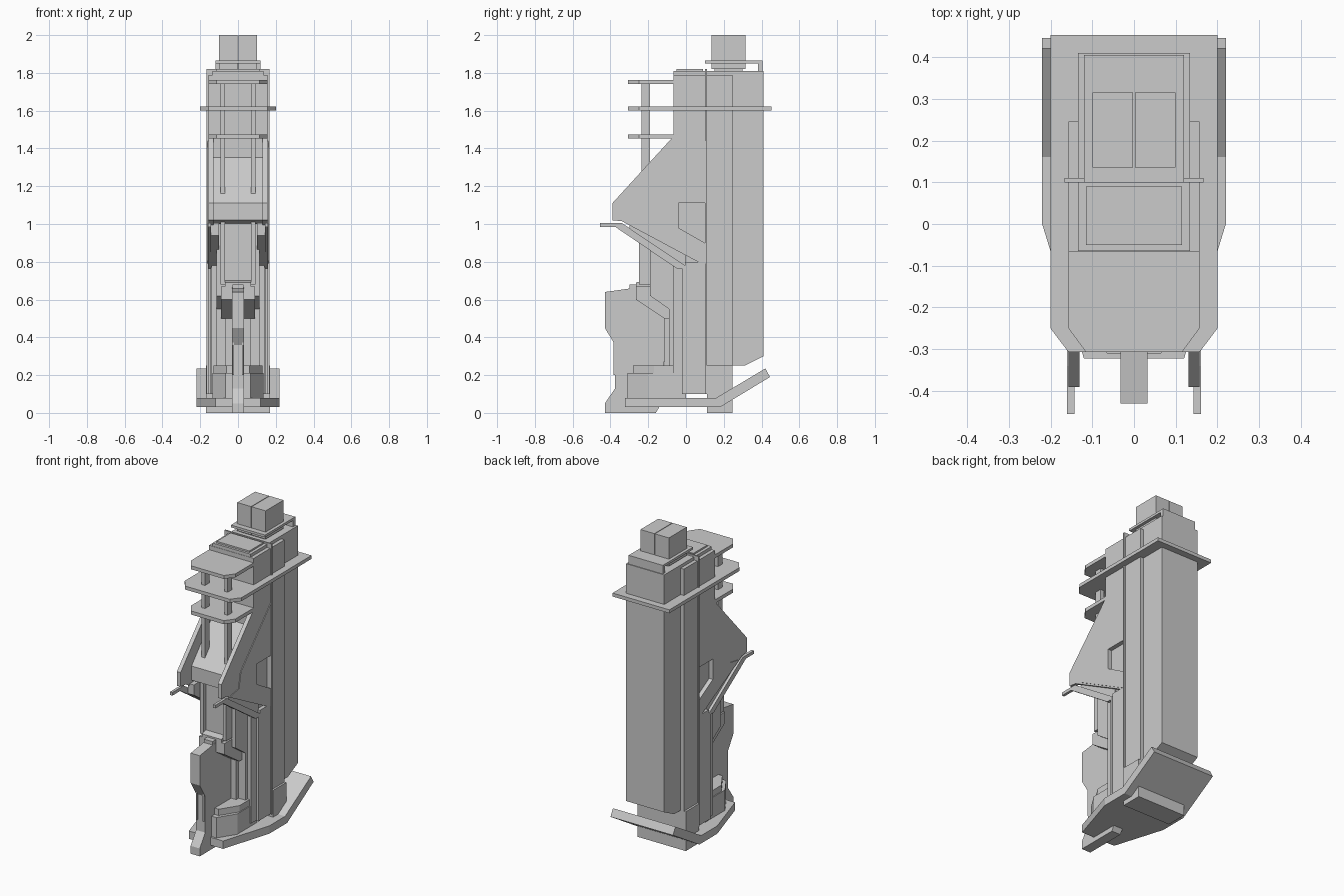
import bpy, bmesh
from mathutils import Vector

cube = bpy.data.objects.get("Cube")
if cube:
    bpy.data.objects.remove(cube)

grey = bpy.data.materials.new("plain_grey")
grey.use_nodes = True
colour = (0.6, 0.6, 0.6, 1)
grey.diffuse_color = colour
grey.node_tree.nodes["Principled BSDF"].inputs["Base Color"].default_value = colour


def extrude(name, points, offset, mirror=False):
    """Flat polygon pushed along offset; optional twin across x = 0."""
    bm = bmesh.new()
    for side in ((1, -1) if mirror else (1,)):
        flip = Vector((side, 1, 1))
        face = bm.faces.new([bm.verts.new(Vector(p) * flip) for p in points])
        pushed = bmesh.ops.extrude_face_region(bm, geom=[face], use_keep_orig=True)
        new = [g for g in pushed["geom"] if isinstance(g, bmesh.types.BMVert)]
        bmesh.ops.translate(bm, verts=new, vec=Vector(offset) * flip)
    bmesh.ops.recalc_face_normals(bm, faces=bm.faces)
    mesh = bpy.data.meshes.new(name)
    bm.to_mesh(mesh)
    bm.free()
    mesh.materials.append(grey)
    obj = bpy.data.objects.new(name, mesh)
    bpy.context.scene.collection.objects.link(obj)
    return obj


def profile(name, yz, x0, x1, mirror=False):
    return extrude(name, [(x0, y, z) for y, z in yz], (x1 - x0, 0, 0), mirror)


def slab(name, half, z0, z1):
    """Plan given as its +x half outline, front to back."""
    plan = half + [(-x, y) for x, y in reversed(half)]
    return extrude(name, [(x, y, z0) for x, y in plan], (0, 0, z1 - z0))


def box(name, x, y, z, mirror=False):
    yz = [(y[0], z[0]), (y[1], z[0]), (y[1], z[1]), (y[0], z[1])]
    return profile(name, yz, x[0], x[1], mirror)


# Tall rear tower and the wider block around its front half
profile("rear_tower", [(.1, .25), (.31, .25), (.41, .30), (.41, 1.81), (.1, 1.81)], -.134, .134)
box("upper_core", (-.134, .134), (-.065, .105), (.78, 1.81))
box("upper_block", (-.157, .157), (-.067, .1), (1.45, 1.79))
box("side_block", (-.157, .157), (.11, .245), (.2, 1.79))
box("spine_rib", (-.166, .166), (.1, .11), (.1, 1.82))
box("lower_block", (-.157, .157), (-.005, .1), (.1, .8))
box("lower_front_block", (-.14, .14), (-.07, -.005), (.1, .78))

# Top ledge and split cap
profile("top_ledge", [(.1, 1.85), (.38, 1.85), (.38, 1.81), (.405, 1.81), (.405, 1.865), (.1, 1.865)], -.12, .12)
box("cap_base", (-.085, .085), (.15, .30), (1.8, 1.86))
box("cap_half", (.002, .1), (.135, .315), (1.82, 2), True)
box("top_panel", (-.115, .115), (-.05, .09), (1.81, 1.82))

# Stacked deck plates and their posts
slab("top_deck", [(.115, -.307), (.157, -.25), (.157, -.065)], 1.74, 1.762)
slab("middle_deck", [(.157, -.307), (.2, -.25), (.2, .453)], 1.6, 1.622)
slab("lower_deck", [(.115, -.307), (.157, -.25), (.157, -.065)], 1.452, 1.475)
box("deck_post", (.068, .092), (-.235, -.19), (1.12, 1.75), True)
box("column_post", (.068, .092), (-.25, -.19), (.68, 1.02), True)

# Sloping centre body and the column beneath it
profile("sloped_body", [(0, 1), (-.22, 1), (-.28, 1.02), (-.28, 1.11), (-.05, 1.37), (0, 1.37)], -.132, .132)
profile("centre_column", [(0, .1), (0, 1.02), (-.225, 1.02), (-.225, .7), (-.265, .69),
                          (-.265, .6), (-.115, .5), (-.115, .1)], -.068, .068)
profile("column_flank", [(0, .1), (0, 1.02), (-.19, 1.02), (-.19, .62), (-.09, .55), (-.09, .1)], -.115, .115)
profile("column_brace", [(-.265, .6), (-.265, .67), (-.19, .67), (-.09, .56), (-.09, .5), (-.115, .5)],
        .05, .09, True)

# Side fins with a window notch, plus a slightly raised inner plate
notch = [(.1, .9), (-.04, .98), (-.04, 1.11), (.1, 1.11)]
profile("side_fin", [(.1, 1.46), (-.07, 1.46), (-.39, 1.11), (-.39, 1.02), (-.34, 1.015), (.1, .78)] + notch,
        .131, .157, True)
profile("fin_plate", [(.1, 1.44), (-.2, 1.12), (-.22, 1.02), (-.3, 1.005), (.1, .79)] + notch, .156, .161, True)

# Bent trim around the lower flank
profile("side_trim", [(-.455, 1.005), (-.34, 1.005), (-.02, .79), (-.005, .78), (-.005, .1), (-.02, .1),
                      (-.02, .765), (-.05, .765), (-.375, .985), (-.455, .985)], .143, .16, True)
profile("inner_trim", [(-.3, 1.005), (-.22, 1.005), (0, .85), (0, .77), (-.05, .77), (-.3, .94)], .1, .143, True)

# Front keel with thin raised frames
profile("keel", [(-.43, 0), (-.16, 0), (-.13, .05), (-.1, .5), (-.25, .6), (-.25, .665), (-.43, .64),
                 (-.43, .45), (-.375, .36), (-.375, .13), (-.43, .05)], -.032, .032)
box("keel_frame", (.02, .028), (-.383, -.37), (.2, .4), True)
box("keel_cap", (-.03, .03), (-.30, -.24), (.62, .68))

# Footing: flared base, foot plate, rising tail flap and lower block
slab("base_flare", [(.065, -.31), (.135, -.2), (.135, 0)], .08, .21)
slab("base_flare_top", [(.06, -.28), (.13, -.17), (.13, 0)], .21, .25)
slab("foot_plate", [(.12, -.322), (.2, -.065), (.22, 0), (.22, .165)], .03, .08)
profile("tail_flap", [(.16, .08), (.165, .03), (.18, .03), (.445, .19), (.42, .235)], -.22, .22)
box("base_block", (-.17, .17), (.11, .245), (0, .25))
